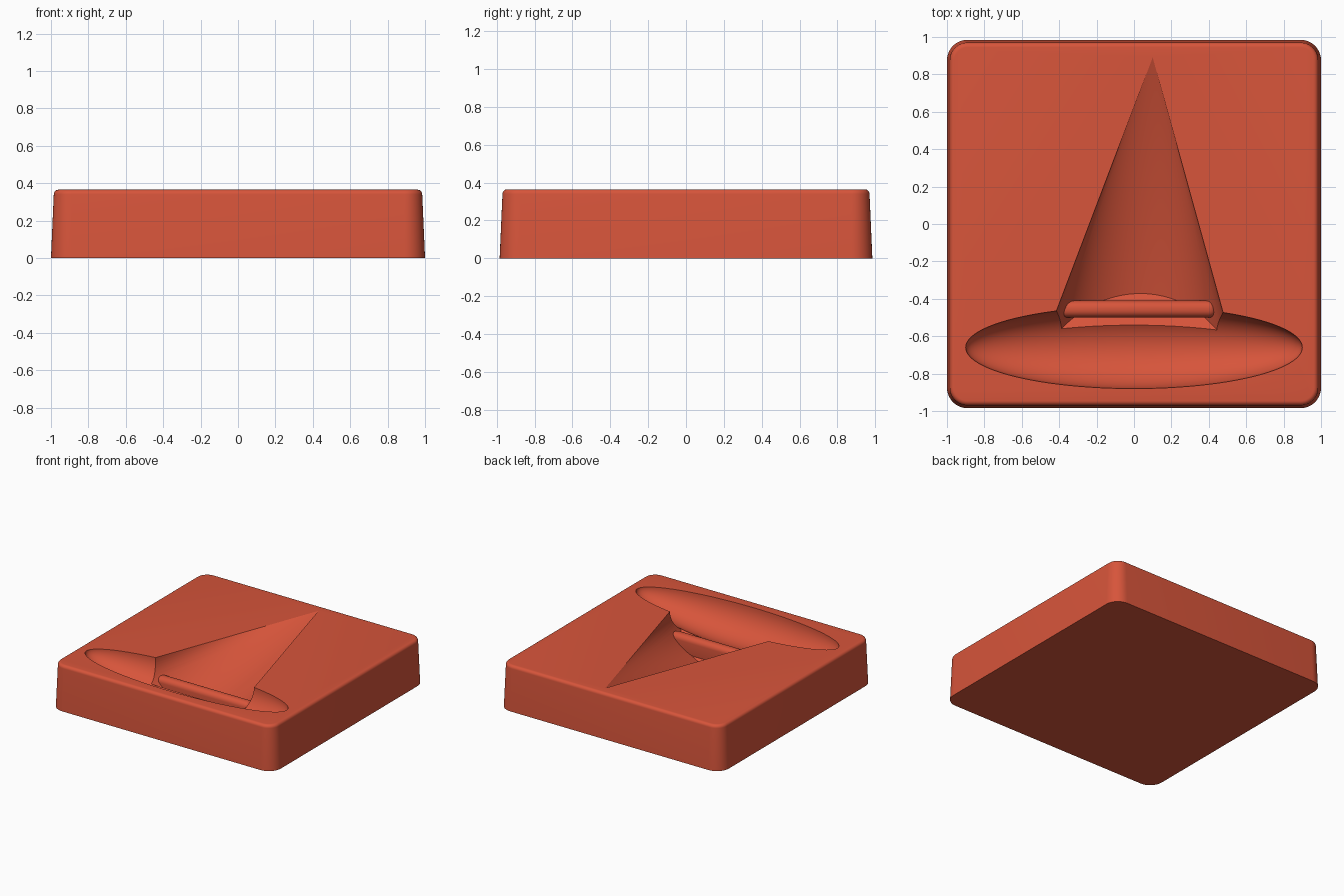
import bpy, bmesh, math
from mathutils import Matrix

cube = bpy.data.objects.get("Cube")
if cube:
    bpy.data.objects.remove(cube, do_unlink=True)

TOP = 0.365

red = bpy.data.materials.new("brick_red")
red.use_nodes = True
red.diffuse_color = (0.68, 0.09, 0.043, 1)
red.node_tree.nodes["Principled BSDF"].inputs["Base Color"].default_value = red.diffuse_color


def make_object(name, bm):
    bmesh.ops.recalc_face_normals(bm, faces=bm.faces)
    mesh = bpy.data.meshes.new(name)
    bm.to_mesh(mesh)
    bm.free()
    mesh.materials.append(red)
    obj = bpy.data.objects.new(name, mesh)
    bpy.context.collection.objects.link(obj)
    return obj


def select_only(obj):
    bpy.ops.object.select_all(action='DESELECT')
    obj.select_set(True)
    bpy.context.view_layer.objects.active = obj


def rounded_ring(bm, hx, hy, r, z, steps=10):
    verts = []
    for q, (sx, sy) in enumerate([(1, 1), (-1, 1), (-1, -1), (1, -1)]):
        for i in range(steps + 1):
            a = math.pi / 2 * (q + i / steps)
            verts.append(bm.verts.new((sx * (hx - r) + r * math.cos(a),
                                       sy * (hy - r) + r * math.sin(a), z)))
    return verts


# Tapered block with rounded corners and a rounded top edge
bm = bmesh.new()
edge = 0.025
rings = [rounded_ring(bm, 1.0, 0.985, 0.11, 0)]
for i in range(7):
    a = math.pi / 2 * i / 6
    inset = 0.015 + edge * (1 - math.cos(a))
    rings.append(rounded_ring(bm, 1 - inset, 0.985 - inset, 0.11 - inset,
                              TOP - edge + edge * math.sin(a)))
for low, high in zip(rings, rings[1:]):
    n = len(low)
    for i in range(n):
        j = (i + 1) % n
        bm.faces.new((low[i], low[j], high[j], high[i]))
bm.faces.new(rings[0])
bm.faces.new(rings[-1])
block = make_object("mould_block", bm)

# Long oval hollow for the brim
bm = bmesh.new()
bmesh.ops.create_uvsphere(bm, u_segments=64, v_segments=48, radius=1)
bm.transform(Matrix.Translation((0, -0.66, TOP))
             @ Matrix.Diagonal((0.9, 0.22, 0.22, 1))
             @ Matrix.Rotation(math.pi / 2, 4, 'Y'))
brim_cutter = make_object("brim_cutter", bm)

# Leaning cone hollow for the crown, closed by a sloping end wall
bm = bmesh.new()
tip_x, tip_y = 0.10, 0.89
tip = bm.verts.new((tip_x, tip_y, TOP))
ring = []


def crown_point(across, down):
    s = 1.70 / (1 + 1.46 * down)
    ring.append(bm.verts.new((tip_x + s * (across - 0.052), tip_y - s, TOP - s * down)))


crown_point(0.328, -0.06)
for i in range(49):
    a = math.pi * i / 48
    crown_point(0.328 * math.cos(a), 0.238 * math.sin(a))
crown_point(-0.328, -0.06)
for i, v in enumerate(ring):
    bm.faces.new((v, ring[(i + 1) % len(ring)], tip))
bm.faces.new(ring)
crown_cutter = make_object("crown_cutter", bm)

# Carve both hollows
select_only(block)
for cutter in (brim_cutter, crown_cutter):
    cutter.hide_render = True
    mod = block.modifiers.new("carve", 'BOOLEAN')
    mod.operation = 'DIFFERENCE'
    mod.solver = 'EXACT'
    mod.object = cutter
    bpy.ops.object.modifier_apply(modifier=mod.name)
    bpy.data.objects.remove(cutter, do_unlink=True)

# Raised hat band lying across the end wall of the crown
bm = bmesh.new()
bmesh.ops.create_cube(bm, size=1)
bm.transform(Matrix.Translation((0.02, -0.455, 0.145)) @ Matrix.Diagonal((0.84, 0.09, 0.17, 1)))
bmesh.ops.bevel(bm, geom=bm.edges[:], offset=0.04, segments=6, profile=0.5, affect='EDGES')
band = make_object("hat_band_ridge", bm)

for obj in (block, band):
    select_only(obj)
    bpy.ops.object.shade_smooth_by_angle(angle=math.radians(30))
